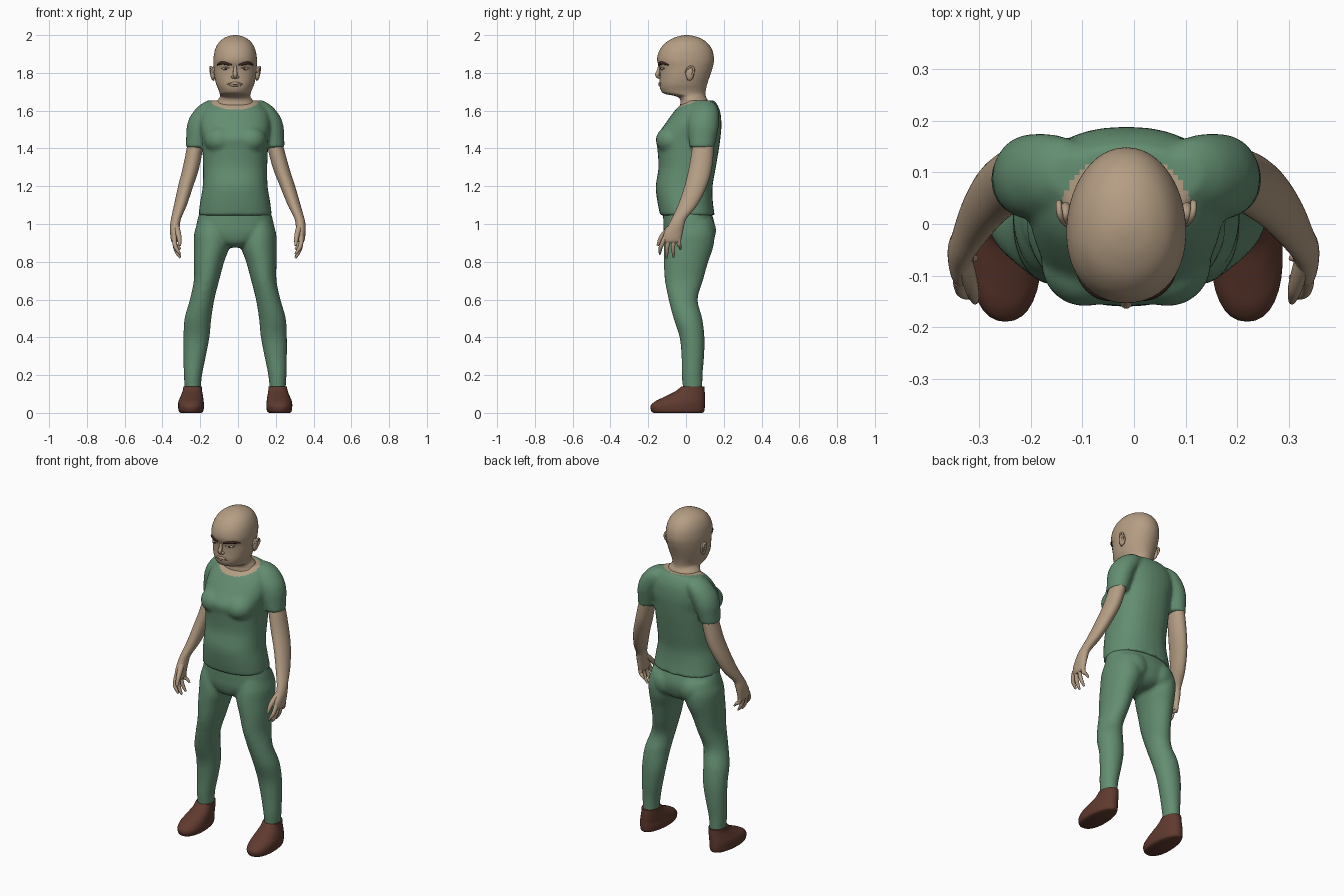
import bpy, bmesh, math
from mathutils import Vector
from mathutils.bvhtree import BVHTree

cube = bpy.data.objects.get("Cube")
if cube:
    bpy.data.objects.remove(cube, do_unlink=True)

CX = -0.015  # body centre line


def material(name, rgb):
    m = bpy.data.materials.new(name)
    m.use_nodes = True
    m.diffuse_color = (*rgb, 1)
    bsdf = m.node_tree.nodes["Principled BSDF"]
    bsdf.inputs["Base Color"].default_value = (*rgb, 1)
    bsdf.inputs["Roughness"].default_value = 0.8
    return m


SKIN = material("tan skin", (0.46, 0.34, 0.23))
GREEN = material("green cloth", (0.125, 0.27, 0.165))
LEATHER = material("brown leather", (0.115, 0.042, 0.028))
BROW = material("dark brown hair", (0.045, 0.02, 0.014))
EYE = material("pale grey eye", (0.4, 0.36, 0.32))
LIP = material("dull lip", (0.3, 0.18, 0.12))


def select(obj):
    bpy.ops.object.select_all(action="DESELECT")
    obj.select_set(True)
    bpy.context.view_layer.objects.active = obj


def smooth(obj):
    select(obj)
    bpy.ops.object.shade_smooth_by_angle(angle=math.radians(50))


def finish(name, bm, mat):
    bmesh.ops.recalc_face_normals(bm, faces=bm.faces)
    me = bpy.data.meshes.new(name)
    bm.to_mesh(me)
    bm.free()
    me.materials.append(mat)
    obj = bpy.data.objects.new(name, me)
    bpy.context.collection.objects.link(obj)
    smooth(obj)
    return obj


def spline(a, b, c, d, t):
    return 0.5 * (2 * b + (c - a) * t + (2 * a - 5 * b + 4 * c - d) * t * t
                  + (3 * b - a - 3 * c + d) * t ** 3)


def loft(name, rings, mat, side=1, n=32, steps=5, power=2.0, egg=0.0, splay=0.0):
    """Skin stacked rounded sections, each (z, x0, x1, front, back)."""
    r = [rings[0]] + list(rings) + [rings[-1]]
    dense = [[spline(*q, k / steps) for q in zip(*r[i:i + 4])]
             for i in range(len(rings) - 1) for k in range(steps)] + [rings[-1]]
    bm = bmesh.new()
    loops = []
    for z, x0, x1, f, b in dense:
        shift = splay * min(1, max(0, (1.42 - z) / 0.4))
        loop = []
        for k in range(n):
            a = 2 * math.pi * k / n
            c, s = math.cos(a), math.sin(a)
            c = math.copysign(abs(c) ** (2 / power), c)
            s = math.copysign(abs(s) ** (2 / power), s)
            x = (x0 + x1) / 2 + (x1 - x0) / 2 * c * (1 - egg * s) + shift
            loop.append(bm.verts.new((CX + side * x, (f + b) / 2 + (b - f) / 2 * s, z)))
        loops.append(loop)
    for lo, hi in zip(loops, loops[1:]):
        for k in range(n):
            bm.faces.new((lo[k], lo[(k + 1) % n], hi[(k + 1) % n], hi[k]))
    bm.faces.new(loops[0])
    bm.faces.new(loops[-1])
    return finish(name, bm, mat)


def centred(rows):
    return [(z, -w, w, f, b) for z, w, f, b in rows]


def ball(name, x, y, z, radii, mat):
    bm = bmesh.new()
    bmesh.ops.create_uvsphere(bm, u_segments=24, v_segments=16, radius=1)
    for v in bm.verts:
        v.co = Vector((CX + x, y, z)) + Vector([a * b for a, b in zip(v.co, radii)])
    return finish(name, bm, mat)


def tube(name, points, radii, mat):
    cu = bpy.data.curves.new(name, "CURVE")
    cu.dimensions = "3D"
    cu.bevel_depth = 1
    cu.bevel_resolution = 3
    cu.use_fill_caps = True
    sp = cu.splines.new("NURBS")
    sp.points.add(len(points) - 1)
    sp.use_endpoint_u = True
    sp.order_u = 3
    for p, co, rad in zip(sp.points, points, radii):
        p.co = (CX + co[0], co[1], co[2], 1)
        p.radius = rad
    cu.materials.append(mat)
    obj = bpy.data.objects.new(name, cu)
    bpy.context.collection.objects.link(obj)
    select(obj)
    bpy.ops.object.convert(target="MESH")
    smooth(obj)


def blend(name, parts):
    """Fuse overlapping parts into one soft garment."""
    select(parts[0])
    for p in parts:
        p.select_set(True)
    bpy.ops.object.join()
    obj = bpy.context.object
    obj.name = name
    rm = obj.modifiers.new("fuse", "REMESH")
    rm.mode = "VOXEL"
    rm.voxel_size = 0.01
    sm = obj.modifiers.new("soften", "SMOOTH")
    sm.iterations = 5
    for m in ("fuse", "soften"):
        bpy.ops.object.modifier_apply(modifier=m)
    smooth(obj)
    return obj


# Head and neck
head = loft("head", centred([
    (1.57, .1, -.01, .13), (1.62, .105, -.03, .125), (1.655, .092, -.03, .115),
    (1.675, .08, -.05, .105), (1.69, .082, -.115, .103), (1.71, .088, -.134, .105),
    (1.74, .1, -.14, .112), (1.78, .109, -.139, .125), (1.825, .113, -.141, .14),
    (1.87, .115, -.153, .148), (1.92, .107, -.14, .139), (1.96, .087, -.108, .112),
    (1.985, .057, -.065, .073), (1.997, .025, -.025, .033), (2, .003, 0, .006)]),
    SKIN, n=48, power=2.1, egg=0.08)
tree = BVHTree.FromPolygons([v.co for v in head.data.vertices],
                            [p.vertices for p in head.data.polygons])


def on_face(x, z, lift=0.0):
    hit = tree.ray_cast(Vector((CX + x, -1, z)), Vector((0, 1, 0)))[0]
    return (x, hit.y - lift, z)


# Face
tube("nose", [on_face(0, 1.84, -.004), on_face(0, 1.81, .004), (0, -.157, 1.785), (0, -.14, 1.772)],
     [.007, .01, .013, .006], SKIN)
for z, drop in ((1.744, 0), (1.734, .001)):
    tube("lip", [on_face(x, z + drop, -.001) for x in (-.04, -.02, 0, .02, .04)],
         [.001, .006, .009, .006, .001], SKIN)
tube("mouth_line", [on_face(x, 1.739, .005 - abs(x) * .1) for x in (-.042, -.02, 0, .02, .042)],
     [.001, .002, .003, .002, .001], LIP)
for s, label in ((1, "left"), (-1, "right")):
    tube(label + "_brow", [on_face(s * x, z, 0) for x, z in
                           ((.018, 1.842), (.04, 1.848), (.065, 1.853), (.085, 1.85), (.097, 1.84))],
         [.004, .009, .009, .007, .002], BROW)
    ex, ey, ez = on_face(s * .05, 1.822)
    ball(label + "_eye", ex, ey + .006, ez, (.019, .01, .008), EYE)
    ball(label + "_iris", ex, ey - .001, ez, (.007, .004, .007), BROW)
    tube(label + "_eyelid", [on_face(s * x, z, 0) for x, z in
                             ((.028, 1.824), (.05, 1.833), (.075, 1.823))], [.002, .004, .002], LIP)
    ball(label + "_nostril", s * .012, -.142, 1.778, (.009, .01, .007), SKIN)
    ball(label + "_ear", s * .117, .02, 1.797, (.014, .022, .037), SKIN)
    tube(label + "_ear_rim", [(s * .115, -.002, 1.8), (s * .128, .008, 1.832), (s * .131, .042, 1.832),
                              (s * .128, .04, 1.79), (s * .114, .008, 1.762)],
         [.004, .006, .006, .006, .005], SKIN)

# Shirt: body, sleeves and chest fused
shirt_parts = [loft("shirt_body", centred([
    (1.045, .195, -.137, .152), (1.12, .185, -.152, .142), (1.2, .172, -.16, .141),
    (1.3, .17, -.146, .158), (1.4, .174, -.152, .175), (1.46, .178, -.158, .183),
    (1.52, .188, -.118, .188), (1.58, .18, -.075, .184), (1.62, .155, -.042, .172),
    (1.655, .12, .005, .15)]), GREEN, power=2.3)]
for s in (1, -1):
    shirt_parts.append(loft("sleeve", [
        (1.405, .155, .262, .02, .15), (1.45, .14, .26, .015, .16), (1.51, .12, .257, .01, .172),
        (1.56, .09, .243, .01, .175), (1.6, .07, .217, .02, .172), (1.63, .06, .187, .035, .16),
        (1.655, .08, .145, .06, .13)], GREEN, s))
    shirt_parts.append(ball("chest", s * .08, -.075, 1.445, (.085, .085, .075), GREEN))
shirt = blend("shirt", shirt_parts)
shirt.data.materials.append(SKIN)
for p in shirt.data.polygons:  # open neckline shows skin
    x, y, z = p.center
    if z > 1.585 and ((x - CX) / .122) ** 2 + ((y - .038) / .094) ** 2 < 1:
        p.material_index = 1

# Trousers: hips, seat and legs fused
leg_rings = [
    (.1, .185, .265, -.015, .088), (.2, .175, .272, -.022, .088), (.3, .155, .274, -.024, .096),
    (.4, .136, .274, -.034, .098), (.5, .126, .268, -.066, .086), (.6, .11, .24, -.092, .062),
    (.7, .085, .219, -.112, .09), (.8, .058, .219, -.118, .118), (.88, .03, .219, -.118, .145),
    (.95, .03, .217, -.11, .15), (1.02, .05, .195, -.09, .13)]
trouser_parts = [loft("hips", centred([
    (.875, .05, -.06, .09), (.9, .12, -.1, .13), (.95, .2, -.117, .15),
    (1, .205, -.12, .152), (1.08, .183, -.122, .128)]), GREEN, power=2.2)]
for s in (1, -1):
    trouser_parts.append(loft("leg", leg_rings, GREEN, s))
    trouser_parts.append(ball("seat", s * .088, .075, .965, (.09, .085, .09), GREEN))
blend("trousers", trouser_parts)

# Arms, hands and shoes
arm_rings = [
    (.9, .31, .332, -.115, -.035), (.915, .302, .34, -.122, -.026), (.95, .298, .344, -.117, -.018),
    (.99, .293, .345, -.095, -.01), (1.03, .286, .339, -.075, .003), (1.1, .256, .324, -.042, .06),
    (1.2, .222, .302, -.008, .11), (1.3, .19, .277, .016, .138), (1.42, .168, .253, .035, .148),
    (1.5, .16, .24, .045, .15)]
shoe_rings = [
    (0, .18, .288, -.17, .085), (.008, .17, .298, -.183, .096), (.035, .165, .302, -.188, .1),
    (.06, .167, .3, -.165, .1), (.085, .17, .29, -.115, .1), (.115, .175, .278, -.055, .099),
    (.14, .177, .274, -.026, .097)]
for s, label, splay in ((1, "left", .028), (-1, "right", 0)):
    loft(label + "_arm", arm_rings, SKIN, s, splay=splay)
    loft(label + "_shoe", shoe_rings, LEATHER, s, power=2.2, egg=.1)
    for finger, y, tip_y, tip_z in (("index", -.11, -.138, .84), ("middle", -.086, -.103, .82),
                                    ("ring", -.062, -.066, .825), ("little", -.038, -.03, .865)):
        tube(f"{label}_{finger}_finger",
             [(s * (.322 + splay), y, .93), (s * (.322 + splay), (y + tip_y) / 2 - .006, .89),
              (s * (.305 + splay), tip_y, tip_z + .02), (s * (.29 + splay), tip_y, tip_z)],
             [.013, .012, .01, .005], SKIN)
    tube(label + "_thumb",
         [(s * (.315 + splay), -.07, .99), (s * (.3 + splay), -.115, .95),
          (s * (.295 + splay), -.14, .915), (s * (.292 + splay), -.15, .885)],
         [.018, .015, .012, .006], SKIN)
